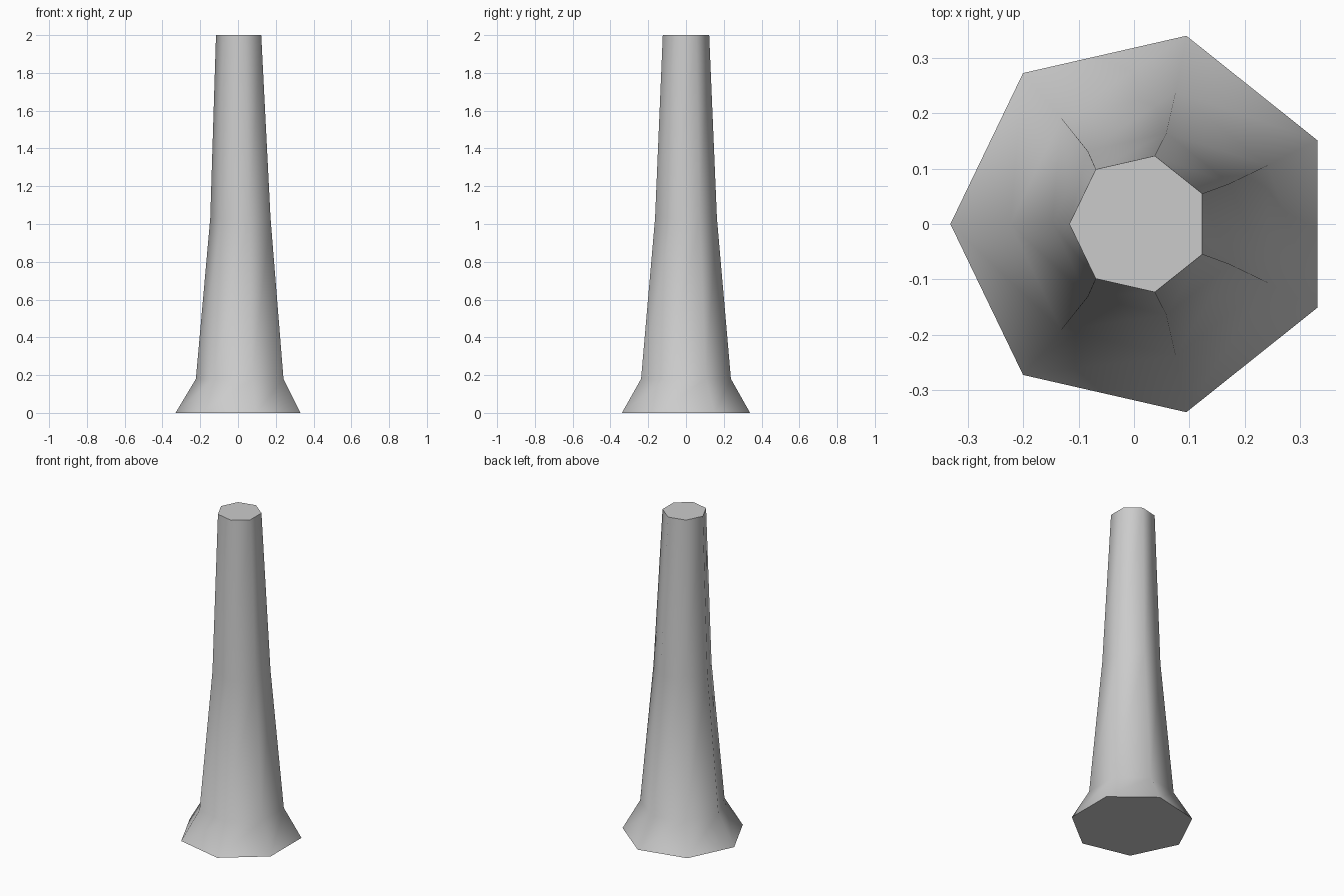
import bpy, bmesh
from math import cos, sin, tau, radians

cube = bpy.data.objects.get("Cube")
if cube:
    bpy.data.objects.remove(cube, do_unlink=True)

# Plain grey material
grey = bpy.data.materials.new("plain_grey")
grey.use_nodes = True
colour = (0.6, 0.6, 0.6, 1)
grey.diffuse_color = colour
grey.node_tree.nodes["Principled BSDF"].inputs["Base Color"].default_value = colour

# Seven-sided tapered column: height, radius, x centre of each ring
SIDES = 7
RINGS = [(0, 0.348, 0.017), (0.18, 0.244, 0.021),
         (1.03, 0.168, 0.021), (2, 0.126, 0.0095)]

bm = bmesh.new()
loops = [[bm.verts.new((cx - r * cos(tau * i / SIDES), -r * sin(tau * i / SIDES), z))
          for i in range(SIDES)] for z, r, cx in RINGS]
for low, high in zip(loops, loops[1:]):
    for i in range(SIDES):
        j = (i + 1) % SIDES
        bm.faces.new((low[i], low[j], high[j], high[i]))

# Flat end caps
bm.faces.new(loops[0][::-1])
bm.faces.new(loops[-1])
bmesh.ops.recalc_face_normals(bm, faces=bm.faces)

mesh = bpy.data.meshes.new("column")
bm.to_mesh(mesh)
bm.free()
mesh.materials.append(grey)
column = bpy.data.objects.new("column", mesh)
bpy.context.collection.objects.link(column)

# Smooth sides, sharp rims
bpy.context.view_layer.objects.active = column
column.select_set(True)
bpy.ops.object.shade_smooth_by_angle(angle=radians(65))
